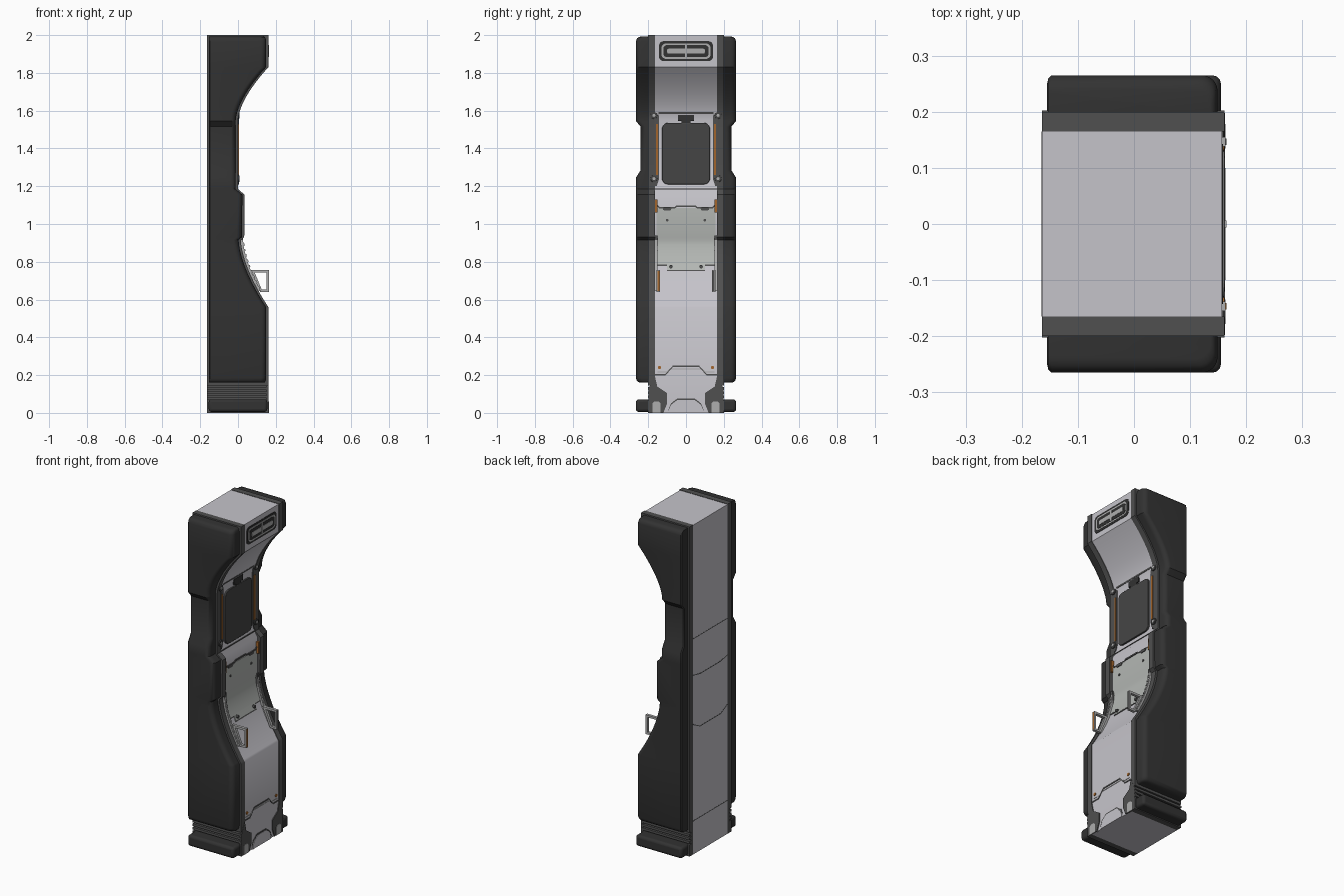
import bpy, bmesh, math

if "Cube" in bpy.data.objects:
    bpy.data.objects.remove(bpy.data.objects["Cube"])

def mat(name, r, g, b):
    m = bpy.data.materials.new(name)
    m.diffuse_color = (r, g, b, 1)
    m.use_nodes = True
    m.node_tree.nodes["Principled BSDF"].inputs["Base Color"].default_value = m.diffuse_color
    return m

BLACK = mat("black padding", .032, .032, .032)
DARK = mat("dark grey frame", .08, .08, .08)
LIGHT = mat("light grey body", .56, .55, .59)
PALE = mat("pale green grey plate", .46, .48, .46)
ORANGE = mat("orange accent", .36, .13, .025)
SCREEN = mat("screen grey", .06, .06, .06)
METAL = mat("handle grey", .42, .42, .42)
BACK = -.164

def front(z):
    """x of the front edge of the side frames at height z"""
    if z >= 1.83: return .161
    if z >= 1.55: return .161 * ((z - 1.55) / .28) ** 1.6
    if z >= 1.185: return 0
    if z >= 1.155: return .035 * (1.185 - z) / .03
    if z >= .93: return .033
    if z >= .915: return .015 + .018 * (z - .915) / .015
    if z >= .56: return .015 + .146 * ((.915 - z) / .355) ** 1.6
    return .161

def core(z):
    """x of the recessed front of the body"""
    return min(front(z), .019) - .004 if .91 < z < 1.185 else front(z) - .004

KEYS = [.56, .915, .93, 1.155, 1.185, 1.55, 1.83]
def levels(a, b):
    zs = {a, b} | {k for k in KEYS if a < k < b}
    zs |= {z / 100 for z in range(57, 184, 2) if a < z / 100 < b and
           (z < 91 or z > 156)}
    return sorted(zs)

def finish(name, bm, m, smooth=False, bevel=0):
    bmesh.ops.recalc_face_normals(bm, faces=bm.faces)
    me = bpy.data.meshes.new(name)
    bm.to_mesh(me)
    bm.free()
    me.materials.append(m)
    ob = bpy.data.objects.new(name, me)
    bpy.context.collection.objects.link(ob)
    if bevel:
        mod = ob.modifiers.new("bevel", 'BEVEL')
        mod.width, mod.segments, mod.limit_method = bevel, 3, 'ANGLE'
    if smooth:
        bpy.ops.object.select_all(action='DESELECT')
        bpy.context.view_layer.objects.active = ob
        ob.select_set(True)
        bpy.ops.object.shade_smooth_by_angle(angle=math.radians(35))
    return ob

def prism(name, polys, axis, a, b, m, **kw):
    """extrude (x,z) polygons along y, or (y,z) polygons along x"""
    bm = bmesh.new()
    for pts in polys:
        place = (lambda p, t: (p[0], t, p[1])) if axis == 'y' else (lambda p, t: (t, p[0], p[1]))
        A = [bm.verts.new(place(p, a)) for p in pts]
        B = [bm.verts.new(place(p, b)) for p in pts]
        bm.faces.new(A)
        bm.faces.new(B[::-1])
        for i in range(len(pts)):
            j = (i + 1) % len(pts)
            bm.faces.new((A[i], A[j], B[j], B[i]))
    return finish(name, bm, m, **kw)

def rect(y0, y1, z0, z1):
    return [(y0, z0), (y1, z0), (y1, z1), (y0, z1)]

def rounded(y, z0, z1, r, yc=0, n=5):
    pts = []
    for k, (cy, cz) in enumerate([(yc + y - r, z1 - r), (yc - y + r, z1 - r),
                                  (yc - y + r, z0 + r), (yc + y - r, z0 + r)]):
        for i in range(n + 1):
            t = (k + i / n) * math.pi / 2
            pts.append((cy + r * math.cos(t), cz + r * math.sin(t)))
    return pts

def band(pts, w):
    """thin line polygons under a polyline"""
    return [[p, q, (q[0], q[1] - w), (p[0], p[1] - w)] for p, q in zip(pts, pts[1:])]

def strip(name, y0, y1, z0, z1, f, d0, d1, m):
    """plate which follows the front curve f"""
    zs = levels(z0, z1)
    pts = [(f(z) + d1, z) for z in zs] + [(f(z) + d0, z) for z in reversed(zs)]
    return prism(name, [pts], 'y', y0, y1, m, smooth=True)

def slab(name, y0, y1, z0, z1, f, m):
    zs = levels(z0, z1)
    pts = [(BACK, z1), (BACK, z0)] + [(f(z), z) for z in zs]
    return prism(name, [pts], 'y', y0, y1, m, smooth=True)

# body core
slab("body_core", -.166, .166, 0, 1.998, core, LIGHT)

# side padding: rounded sections lofted upward, pinched at the waist
def half_width(z):
    for a, b, w0, w1 in [(0, 1.245, .265, .265), (1.245, 1.285, .265, .24),
                         (1.285, 1.515, .24, .24), (1.515, 1.545, .24, .265)]:
        if z <= b: return w0 + (w1 - w0) * (z - a) / (b - a)
    return .265

def padding(name, s):
    zs = sorted(set(levels(.16, 1.992)) | {.163, .17, .185, 1.245, 1.285, 1.515, 1.545, 1.967, 1.982, 1.989})
    bm, rings = bmesh.new(), []
    for z in zs:
        d = min(z - .16, 1.992 - z, .025)
        e = .025 - math.sqrt(max(0, .025 ** 2 - (.025 - d) ** 2))
        w, xm, r = half_width(z) - e, front(z) - .012 - e * .5, .028
        sec = [(-.153, .195), (-.153, w - .006), (-.147, w)]
        sec += [(xm - r + r * math.sin(t * math.pi / 12), w - r + r * math.cos(t * math.pi / 12))
                for t in range(7)] + [(xm, .195)]
        rings.append([bm.verts.new((x, s * y, z)) for x, y in sec])
    for A, B in zip(rings, rings[1:]):
        for i in range(len(A)):
            j = (i + 1) % len(A)
            bm.faces.new((A[i], A[j], B[j], B[i]))
    bm.faces.new(rings[0])
    bm.faces.new(rings[-1])
    finish(name, bm, BLACK, smooth=True)

for s, side in ((-1, "left"), (1, "right")):
    # frame, ribs and feet
    padding(side + "_padding", s)
    slab(side + "_frame", s * .165, s * .2, .145, 2, front, DARK)
    slab(side + "_lower_frame", s * .165, s * .185, 0, .15, front, DARK)
    prism(side + "_ribs", [rect(BACK, .161, z, z + .014) for z in (.078, .1, .122)],
          'y', s * .18, s * .202, DARK)
    prism(side + "_foot", [rect(-.155, .155, .005, .072)], 'y', s * .18, s * .265, BLACK,
          smooth=True, bevel=.015)
    prism(side + "_foot_sole", [rect(BACK, .161, 0, .07)], 'y', s * .18, s * .2, DARK)

    def m(pts):
        return [(s * y, z) for y, z in pts]
    # corner guards at the base
    prism(side + "_corner_guard", [m([(.198, 0), (.198, .13), (.166, .2), (.152, .14), (.1, .105),
          (.1, .05), (.12, 0)])], 'x', .15, .162, DARK)
    prism(side + "_guard_inlay", [m([(.135, 0), (.178, 0), (.178, .05), (.168, .06), (.145, .06),
          (.135, .05)])], 'x', .16, .1635, METAL)
    # rails, orange lights and bolts beside the screen
    prism(side + "_screen_rail", [m([(.166, 1.2), (.166, 1.6), (.155, 1.6), (.142, 1.57), (.142, 1.24),
          (.155, 1.2)])], 'x', -.01, .001, DARK)
    prism(side + "_light_strip", [m(rect(.149, .16, 1.26, 1.53))], 'x', -.005, .004, ORANGE)
    prism(side + "_rail_bolts", [rounded(.018, z - .018, z + .018, .0179, s * .17)
          for z in (1.24, 1.575)], 'x', -.01, .007, SCREEN, bevel=.003)
    prism(side + "_rail_bolt_caps", [rounded(.008, z - .008, z + .008, .0079, s * .17)
          for z in (1.24, 1.575)], 'x', 0, .009, METAL)
    prism(side + "_orange_tab", [m(rect(.152, .164, 1.06, 1.13))], 'x', 0, .03, ORANGE)
    prism(side + "_latch", [m(rect(.148, .166, .86, .94))], 'x', 0, .026, DARK)
    # curved mounting strip with teeth, and handle
    strip(side + "_handle_strip", s * .15, s * .167, .645, .915, front, -.006, .012, METAL)
    for i in range(9):
        z = .66 + i * .028
        strip(side + "_strip_tooth", s * .153, s * .164, z, z + .012, front, .01, .017, METAL)
    out = [(.068, .757), (.163, .757), (.163, .64), (.118, .64)]
    inn = [(.088, .744), (.151, .744), (.151, .652), (.126, .652)]
    prism(side + "_handle", [[out[i], out[(i + 1) % 4], inn[(i + 1) % 4], inn[i]] for i in range(4)],
          'y', s * .138, s * .155, METAL)
    prism(side + "_handle_accent", [m(rect(.141, .152, .645, .752))], 'x', .162, .1645,
          ORANGE if s < 0 else DARK)
    # screws
    prism(side + "_orange_screw", [rounded(.009, .231, .249, .0089, s * .14)], 'x', .15, .161, ORANGE)
    prism(side + "_plate_screw", [rounded(.007, 1.013, 1.027, .0069, s * .1),
          rounded(.022, 1.072, 1.09, .008, s * .1)], 'x', .01, .023, DARK)
    prism(side + "_lower_clip", [rounded(.009, .765, .783, .0089, s * .08)], 'x', .03, .06, DARK)

# top vent, layered rounded plates
for i, (y, z0, z1, c) in enumerate([(.143, 1.862, 1.968, BLACK), (.13, 1.874, 1.956, METAL),
                                    (.12, 1.883, 1.947, BLACK), (.1, 1.902, 1.928, METAL)]):
    prism("vent_layer_%d" % i, [rounded(y, z0, z1, min(.025, (z1 - z0) * .3))], 'x',
          .15, .159 + i * .0015, c)
prism("vent_bars", [rect(-.006, .006, 1.883, 1.947)], 'x', .15, .1645, METAL)

# screen with cable socket and seams
prism("screen", [rounded(.127, 1.21, 1.535, .032)], 'x', -.02, .006, SCREEN, smooth=True, bevel=.003)
prism("screen_socket", [rect(-.042, .042, 1.545, 1.578), rect(-.025, .025, 1.53, 1.55)], 'x', -.02, .004, BLACK)
strip("screen_top_seam", -.145, .145, 1.583, 1.592, core, -.01, .002, DARK)
strip("screen_bottom_seam", -.165, .165, 1.183, 1.189, core, -.01, .003, DARK)

# curved service plate
strip("service_plate", -.155, .155, .785, 1.085, core, -.01, .004, PALE)
strip("service_plate_foot", -.1, .1, .757, .79, core, -.01, .004, PALE)
strip("plate_lower_seam", -.1, .1, .75, .757, core, -.01, .003, DARK)
prism("plate_upper_seam", band([(-.165, 1.115), (-.14, 1.09), (-.06, 1.09), (-.05, 1.098),
      (.05, 1.098), (.06, 1.09), (.14, 1.09), (.165, 1.115)], .009), 'x', .005, .02, DARK)
for s in (-1, 1):
    strip("plate_side_seam", s * .1, s * .16, .778, .785, core, -.01, .003, DARK)

# lower seams and base arch
prism("lower_seam", band([(-.165, .205), (-.11, .205), (-.07, .25), (.07, .25), (.11, .205),
      (.165, .205)], .008), 'x', .15, .1595, DARK)
prism("lower_inner_seam", band([(-.15, .22), (-.1, .22), (-.085, .235), (.085, .235), (.1, .22),
      (.15, .22)], .005), 'x', .15, .159, METAL)
prism("base_arch_line", band([(-.092, .02), (-.08, .05), (-.045, .077), (.045, .077), (.08, .05),
      (.092, .02)], .008), 'x', .15, .16, DARK)
prism("base_arch", [[(-.088, 0), (-.088, .012), (-.076, .042), (-.043, .069), (.043, .069),
      (.076, .042), (.088, .012), (.088, 0)]], 'x', .15, .1615, LIGHT)

# back seams
prism("back_seams", band([(-.165, 1.31), (.165, 1.31)], .004)
      + band([(-.165, 1.09), (-.1, 1.075), (.1, 1.075), (.165, 1.09)], .005)
      + band([(-.165, .79), (-.1, .757), (.1, .757), (.165, .79)], .005)
      + band([(-.165, .205), (.165, .205)], .004), 'x', BACK - .0008, BACK + .004, DARK)
